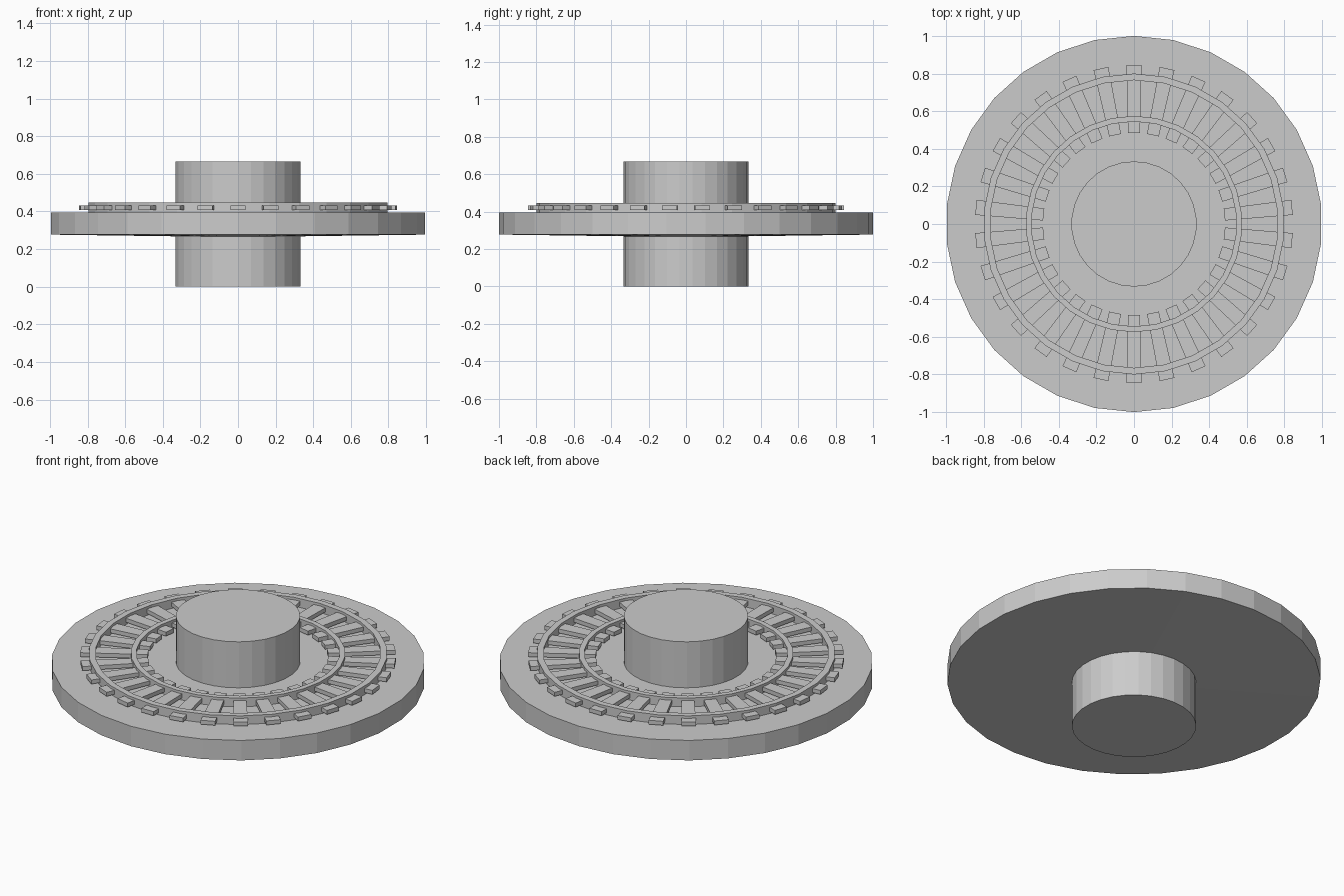
import bpy, bmesh, math

if "Cube" in bpy.data.objects:
    bpy.data.objects.remove(bpy.data.objects["Cube"])

SIDES = 30
steel = bpy.data.materials.new("steel grey")
steel.diffuse_color = (0.6, 0.6, 0.6, 1)
steel.use_nodes = True
steel.node_tree.nodes["Principled BSDF"].inputs["Base Color"].default_value = steel.diffuse_color


def finish(name, bm):
    bmesh.ops.recalc_face_normals(bm, faces=bm.faces)
    me = bpy.data.meshes.new(name)
    bm.to_mesh(me)
    bm.free()
    me.materials.append(steel)
    ob = bpy.data.objects.new(name, me)
    bpy.context.collection.objects.link(ob)
    return ob


def lathe(name, profile, ring=False):
    """Revolve (radius, z) points about z; open profiles are capped flat."""
    bm = bmesh.new()
    loops = []
    for r, z in profile:
        loops.append([bm.verts.new((r * math.sin(2 * math.pi * i / SIDES),
                                    r * math.cos(2 * math.pi * i / SIDES), z))
                      for i in range(SIDES)])
    pairs = list(zip(loops, loops[1:]))
    if ring:
        pairs.append((loops[-1], loops[0]))
    else:
        bm.faces.new(loops[0])
        bm.faces.new(loops[-1])
    for a, b in pairs:
        for i in range(SIDES):
            j = (i + 1) % SIDES
            bm.faces.new((a[i], a[j], b[j], b[i]))
    return finish(name, bm)


# central shaft and the wide plate, whose underside is very slightly coned
lathe("shaft", [(0.333, 0), (0.333, 0.667)])
lathe("plate", [(0.333, 0.268), (1, 0.277), (1, 0.395), (0.333, 0.395)])

# the two raised cage rings
for name, r0, r1 in (("inner_ring", 0.545, 0.575), ("outer_ring", 0.765, 0.80)):
    lathe(name, [(r0, 0.39), (r1, 0.39), (r1, 0.447), (r0, 0.447)], ring=True)

# tapered rollers poking through both rings
bm = bmesh.new()
for i in range(SIDES):
    a = 2 * math.pi * i / SIDES
    s, c = math.sin(a), math.cos(a)
    quads = []
    for z in (0.408, 0.432):
        quads.append([bm.verts.new((r * s + w * c, r * c - w * s, z))
                      for r, w in ((0.483, -0.032), (0.483, 0.032),
                                   (0.845, 0.04), (0.845, -0.04))])
    lo, hi = quads
    bm.faces.new(lo)
    bm.faces.new(hi)
    for k in range(4):
        m = (k + 1) % 4
        bm.faces.new((lo[k], lo[m], hi[m], hi[k]))
finish("rollers", bm)
